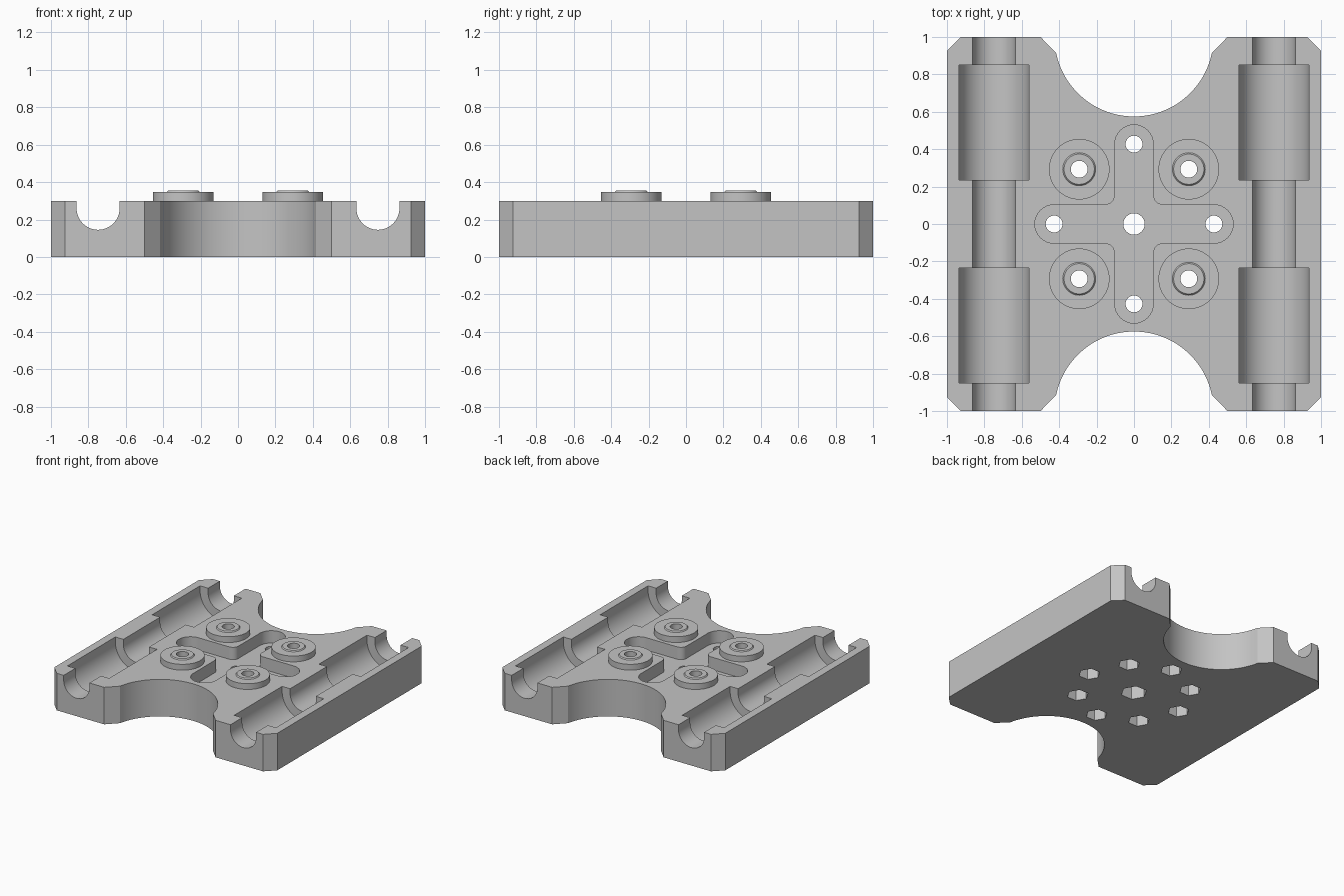
import bpy
import bmesh
from math import cos, sin, pi, radians, asin
from mathutils import Vector

cube = bpy.data.objects.get("Cube")
if cube:
    bpy.data.objects.remove(cube, do_unlink=True)

GREY = (0.55, 0.55, 0.55, 1.0)
grey = bpy.data.materials.new("grey plastic")
grey.use_nodes = True
grey.diffuse_color = GREY
grey.node_tree.nodes["Principled BSDF"].inputs["Base Color"].default_value = GREY

THICK = 0.30
ROD_X, ROD_Z = 0.748, 0.26
BOLT = 0.293
ARM = 0.427
HOLE_R = 0.045


def arc(cx, cy, r, a0, a1, n=16):
    """Points on an arc, angles in degrees."""
    return [(cx + r * cos(radians(a0 + (a1 - a0) * i / n)),
             cy + r * sin(radians(a0 + (a1 - a0) * i / n))) for i in range(n + 1)]


def circle(cx, cy, r, n=32):
    return arc(cx, cy, r, 0, 360, n)[:-1]


def prism(name, points, lo, hi, along="z"):
    """Extrude a closed profile along z, or an x-z profile along y."""
    bm = bmesh.new()
    place = (lambda p: (p[0], p[1], lo)) if along == "z" else (lambda p: (p[0], lo, p[1]))
    face = bm.faces.new([bm.verts.new(place(p)) for p in points])
    out = bmesh.ops.extrude_face_region(bm, geom=[face])
    move = Vector((0, 0, hi - lo)) if along == "z" else Vector((0, hi - lo, 0))
    bmesh.ops.translate(bm, vec=move,
                        verts=[v for v in out["geom"] if isinstance(v, bmesh.types.BMVert)])
    bmesh.ops.recalc_face_normals(bm, faces=bm.faces)
    return finish(name, bm)


def finish(name, bm):
    mesh = bpy.data.meshes.new(name)
    bm.to_mesh(mesh)
    bm.free()
    mesh.materials.append(grey)
    obj = bpy.data.objects.new(name, mesh)
    bpy.context.collection.objects.link(obj)
    return obj


def smooth(obj):
    bpy.ops.object.select_all(action="DESELECT")
    obj.select_set(True)
    bpy.context.view_layer.objects.active = obj
    bpy.ops.object.shade_smooth_by_angle(angle=radians(30))


def cut(target, cutter):
    """Subtract the cutter from the target and discard it."""
    bpy.context.view_layer.objects.active = target
    mod = target.modifiers.new("cut", "BOOLEAN")
    mod.operation = "DIFFERENCE"
    mod.solver = "EXACT"
    mod.object = cutter
    bpy.ops.object.modifier_apply(modifier=mod.name)
    bpy.data.objects.remove(cutter, do_unlink=True)


# Plate outline: chamfered corners and a round bite in the front and back
bite_r, lip, chamfer = 0.425, 0.084, 0.075
a = math_angle = asin(lip / bite_r) * 180 / pi
back = [(1, 1 - chamfer), (1 - chamfer, 1), (0.5, 1)]
back += arc(0, 1, bite_r, -a, -180 + a, 40)
back += [(-0.5, 1), (-1 + chamfer, 1), (-1, 1 - chamfer)]
plate = prism("base_plate", back + [(-x, -y) for x, y in back], 0, THICK)


# Rod channels with two wider bearing pockets each
def trough(x, r, y0, y1):
    profile = [(x - r, THICK + 0.1)] + arc(x, ROD_Z, r, 180, 360, 32) + [(x + r, THICK + 0.1)]
    return prism("trough_cutter", profile, y0, y1, "y")


for side in (-1, 1):
    cut(plate, trough(side * ROD_X, 0.115, -1.1, 1.1))
    for y0, y1 in ((-0.85, -0.236), (0.236, 0.85)):
        cut(plate, trough(side * ROD_X, 0.187, y0, y1))

# Cross-shaped recess with round arm ends and filleted inner corners
half, fillet = 0.103, 0.05
c = half + fillet
quarter = arc(ARM, 0, half, -90, 90) + arc(c, c, fillet, 270, 180, 8)
cross = []
for k in range(4):
    t = k * pi / 2
    cross += [(x * cos(t) - y * sin(t), x * sin(t) + y * cos(t)) for x, y in quarter]
cut(plate, prism("cross_cutter", cross, THICK - 0.10, THICK + 0.1))

# Screw holes with hexagonal nut traps underneath
bolts = [(sx * BOLT, sy * BOLT) for sx in (-1, 1) for sy in (-1, 1)]
arms = [(ARM, 0), (-ARM, 0), (0, ARM), (0, -ARM)]
holes = [(p, HOLE_R, 0.08) for p in bolts + arms] + [((0, 0), 0.057, 0.097)]
for (x, y), r, nut_r in holes:
    cut(plate, prism("hole_cutter", circle(x, y, r), -0.1, THICK + 0.1))
    cut(plate, prism("nut_cutter", circle(x, y, nut_r, 6), -0.1, 0.12))
smooth(plate)

# Raised round bosses with a small bevelled collar around each bolt hole
profile = [(0.162, THICK), (0.162, 0.347), (0.088, 0.347),
           (0.081, 0.355), (HOLE_R, 0.355), (HOLE_R, THICK)]
names = ["right_front", "right_back", "left_front", "left_back"]
for name, (x, y) in zip(names, bolts):
    bm = bmesh.new()
    verts = [bm.verts.new((r, 0, z)) for r, z in profile]
    edges = [bm.edges.new(pair) for pair in zip(verts, verts[1:])]
    bmesh.ops.spin(bm, geom=verts + edges, cent=(0, 0, 0), axis=(0, 0, 1),
                   angle=2 * pi, steps=48, use_merge=True)
    bmesh.ops.remove_doubles(bm, verts=bm.verts, dist=0.0001)
    # Point the faces outwards, judged by the top ring
    bmesh.ops.recalc_face_normals(bm, faces=bm.faces)
    top = max(bm.faces, key=lambda f: f.calc_center_median().z)
    if top.normal.z < 0:
        bmesh.ops.reverse_faces(bm, faces=bm.faces)
    boss = finish(name + "_boss", bm)
    boss.location = (x, y, 0)
    smooth(boss)
